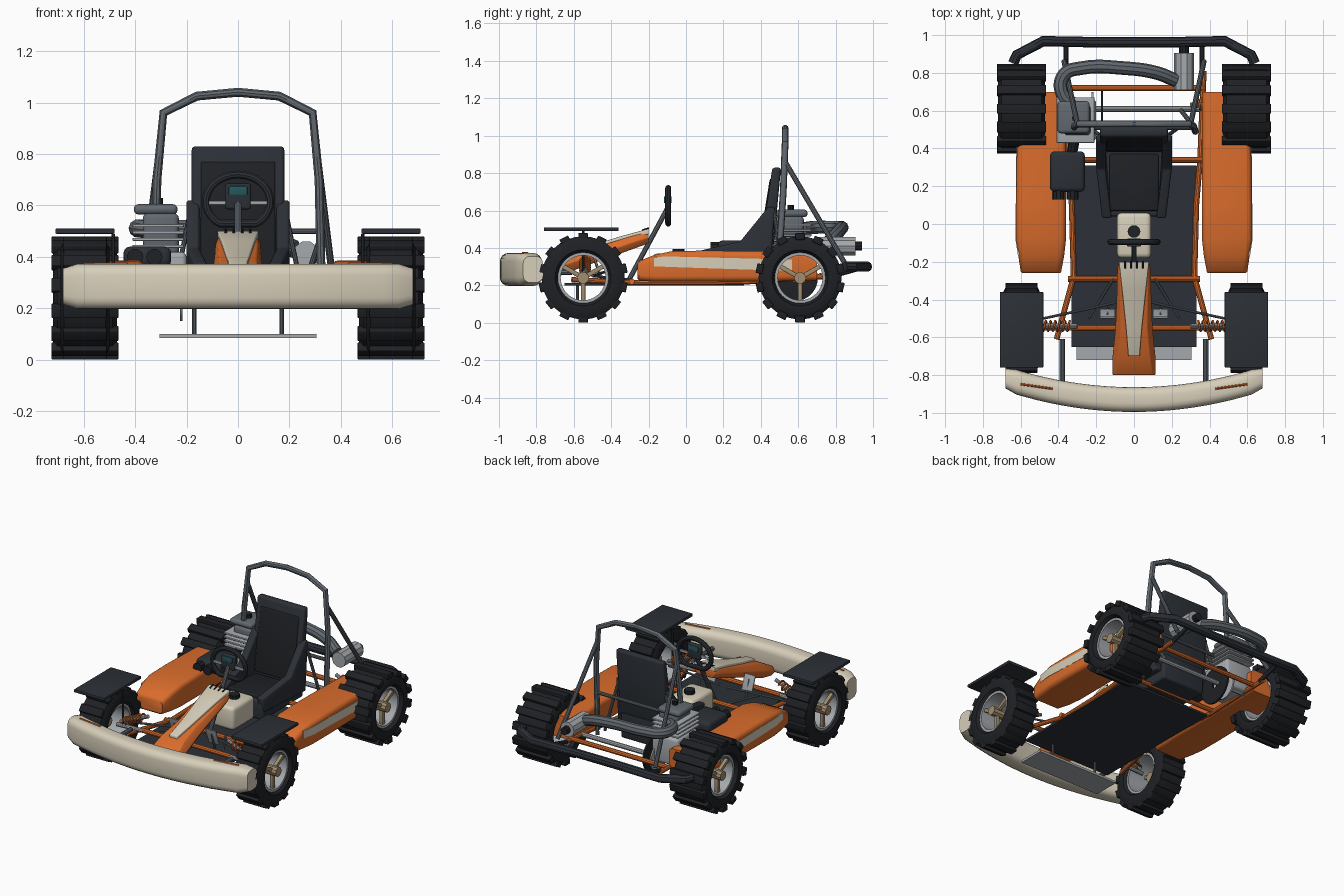
import bpy, bmesh, math
from mathutils import Vector, Matrix

if "Cube" in bpy.data.objects:
    bpy.data.objects.remove(bpy.data.objects["Cube"])

def mat(name, c):
    m = bpy.data.materials.new(name)
    m.diffuse_color = (*c, 1)
    m.use_nodes = True
    m.node_tree.nodes["Principled BSDF"].inputs["Base Color"].default_value = m.diffuse_color
    return m

ORANGE = mat("orange", (0.70, 0.15, 0.025))
CREAM = mat("cream", (0.68, 0.62, 0.49))
DARK = mat("charcoal", (0.025, 0.03, 0.038))
RUBBER = mat("rubber", (0.014, 0.015, 0.018))
STEEL = mat("steel", (0.12, 0.14, 0.16))
SILVER = mat("silver", (0.38, 0.40, 0.42))
TAN = mat("tan", (0.36, 0.27, 0.16))
TEAL = mat("teal", (0.02, 0.10, 0.11))

def finish(name, bm, m, bevel=0):
    bmesh.ops.recalc_face_normals(bm, faces=bm.faces)
    me = bpy.data.meshes.new(name)
    bm.to_mesh(me)
    bm.free()
    o = bpy.data.objects.new(name, me)
    bpy.context.collection.objects.link(o)
    me.materials.append(m)
    bpy.ops.object.select_all(action='DESELECT')
    o.select_set(True)
    bpy.context.view_layer.objects.active = o
    if bevel:
        b = o.modifiers.new("bevel", 'BEVEL')
        b.width, b.segments, b.limit_method = bevel, 3, 'ANGLE'
        bpy.ops.object.modifier_apply(modifier="bevel")
    bpy.ops.object.shade_smooth_by_angle(angle=math.radians(35))
    return o

def add_box(bm, c, s, rot=Matrix()):
    bmesh.ops.create_cube(bm, size=1, matrix=Matrix.Translation(c) @ rot @ Matrix.Diagonal((*s, 1)))

def box(name, lo, hi, m, bevel=0):
    bm = bmesh.new()
    lo, hi = Vector(lo), Vector(hi)
    add_box(bm, (lo + hi) / 2, hi - lo)
    return finish(name, bm, m, bevel)

def loft(name, rings, m, closed=False, bevel=0):
    bm = bmesh.new()
    R = [[bm.verts.new(p) for p in r] for r in rings]
    n = len(R[0])
    for a, b in zip(R, R[1:] + R[:1] if closed else R[1:]):
        for i in range(n):
            bm.faces.new((a[i], a[(i + 1) % n], b[(i + 1) % n], b[i]))
    if not closed:
        bm.faces.new(R[0])
        bm.faces.new(R[-1])
    return finish(name, bm, m, bevel)

def prism(name, yz, x0, x1, m, bevel=0):
    return loft(name, [[(x, y, z) for y, z in yz] for x in (x0, x1)], m, bevel=bevel)

def tube(name, pts, r, m, closed=False, smooth=False):
    cu = bpy.data.curves.new(name, 'CURVE')
    cu.dimensions, cu.bevel_depth, cu.bevel_resolution, cu.use_fill_caps = '3D', r, 3, True
    sp = cu.splines.new('BEZIER' if smooth else 'POLY')
    P = sp.bezier_points if smooth else sp.points
    P.add(len(pts) - 1)
    for q, p in zip(P, pts):
        if smooth:
            q.co, q.handle_left_type, q.handle_right_type = p, 'AUTO', 'AUTO'
        else:
            q.co = (*p, 1)
    sp.use_cyclic_u, sp.resolution_u = closed, 6
    o = bpy.data.objects.new(name, cu)
    me = bpy.data.meshes.new_from_object(o)
    bm = bmesh.new()
    bm.from_mesh(me)
    bpy.data.objects.remove(o)
    return finish(name, bm, m)

def lathe(name, prof, c, m, n=32):
    # revolve (x, radius) loop about the x axis
    rings = [[(c[0] + x, c[1] + r * math.cos(a), c[2] + r * math.sin(a)) for x, r in prof]
             for a in (2 * math.pi * i / n for i in range(n))]
    return loft(name, rings, m, closed=True)

def rrect(x0, x1, z0, z1, r, n=4):
    # rounded rectangle in x/z
    out = []
    for k, (cx, cz) in enumerate(((x1 - r, z1 - r), (x0 + r, z1 - r), (x0 + r, z0 + r), (x1 - r, z0 + r))):
        for i in range(n + 1):
            a = math.pi / 2 * (k + i / n)
            out.append((cx + r * math.cos(a), cz + r * math.sin(a)))
    return out

# wheels: tyre, lugs, rim, hub and spokes
def wheel(name, s, y, w, lug_w):
    c = Vector((s * 0.595, y, 0.24))
    lathe(name + "_tyre", [(-.75*w, .13), (-w, .15), (-w, .195), (-.85*w, .222), (.85*w, .222),
                           (w, .195), (w, .15), (.75*w, .13)], c, RUBBER)
    bm = bmesh.new()
    for i in range(14):
        rot = Matrix.Rotation(2 * math.pi * i / 14, 4, 'X')
        add_box(bm, c + rot @ Vector((0, 0, .221)), (2 * lug_w, .052, .036), rot)
    finish(name + "_lugs", bm, RUBBER, .004)
    lathe(name + "_rim", [(-.82*w, .136), (-.82*w, .12), (.82*w, .12), (.82*w, .136)], c, SILVER)
    ox = s * w * .55
    tube(name + "_hub", [c + Vector((ox - s*.06, 0, 0)), c + Vector((ox + s*.045, 0, 0))], .032, TAN)
    bm = bmesh.new()
    for i in range(3):
        rot = Matrix.Rotation(2 * math.pi * i / 3 + math.pi, 4, 'X')
        add_box(bm, c + Vector((ox, 0, 0)) + rot @ Vector((0, 0, .07)), (.025, .024, .115), rot)
    finish(name + "_spokes", bm, TAN, .003)

for s, side in ((1, "right"), (-1, "left")):
    M = lambda pts: [(s * p[0], *p[1:]) for p in pts]
    wheel("front_" + side, s, -.55, .095, .085)
    wheel("rear_" + side, s, .61, .125, .13)
    box(side + "_fender", (s*.595 - .115, -.76, .49), (s*.595 + .115, -.36, .51), DARK, .004)
    tube(side + "_fender_stay", M([(.485, -.55, .24), (.485, -.55, .49)]), .007, DARK)
    # side pods
    pod = []
    for y, a, b, z0, z1, r in ((-.26, .39, .59, .235, .315, .02), (-.25, .385, .60, .225, .33, .03),
                               (-.17, .37, .612, .22, .362, .03), (-.08, .36, .625, .22, .382, .03),
                               (.1, .36, .625, .22, .386, .03), (.4, .36, .62, .22, .383, .03), (.7, .36, .58, .225, .375, .03)):
        pod.append(M([(x, y, z) for x, z in rrect(a, b, z0, z1, r)]))
    loft(side + "_pod", pod, ORANGE)
    panel = []
    for y, x, z0, z1 in ((-.17, .614, .302, .352), (-.08, .628, .298, .354), (.4, .623, .282, .342), (.567, .604, .278, .337)):
        panel.append(M([(x - .02, y, z0), (x, y, z0), (x, y, z1), (x - .02, y, z1)]))
    loft(side + "_pod_panel", panel, CREAM)
    # frame rails, suspension, bumper mounts
    tube(side + "_rail", M([(.41, -.61, .23), (.32, -.28, .215), (.33, .1, .215), (.35, .34, .22), (.36, .6, .24), (.37, .81, .25)]), .015, ORANGE)
    tube(side + "_bumper_mount", M([(.38, -.83, .27), (.38, -.61, .27)]), .015, STEEL)
    tube(side + "_lower_arm", M([(.27, -.55, .25), (.53, -.55, .24)]), .014, SILVER)
    for y in (-.54, .63):
        k = 5.5
        tube(side + "_spring", M([(.34 + .14*t, y + .026*math.cos(2*math.pi*k*t), .33 - .06*t + .026*math.sin(2*math.pi*k*t))
                                  for t in (i / 66 for i in range(67))]), .006, ORANGE)
        tube(side + "_damper", M([(.30, y, .35), (.51, y, .26)]), .012, SILVER)
    tube(side + "_tie_rod", M([(.03, -.40, .28), (.2, -.44, .27), (.48, -.50, .25)]), .007, STEEL)
    tube(side + "_steering_arm", M([(.11, -.29, .23), (.24, -.5, .25)]), .007, STEEL)
    # pedals
    prism(side + "_pedal", [(-.46, .25), (-.45, .25), (-.49, .36), (-.50, .36)], s*.10, s*.18, SILVER, .003)
    tube(side + "_pedal_arm", M([(.14, -.45, .22), (.14, -.485, .33)]), .008, STEEL)
    # bumper accent
    tube(side + "_bumper_stripe", M([(.43, -.872, .373), (.6, -.848, .373)]), .006, ORANGE)
    # roll hoop braces and seat stays
    tube(side + "_hoop_brace", M([(.30, .53, .86), (.37, .86, .30)]), .014, STEEL)
    tube(side + "_seat_stay", M([(.18, .47, .60), (.25, .52, .26)]), .010, STEEL)
    tube(side + "_lower_brace", M([(.32, .51, .47), (.25, .60, .26)]), .012, STEEL)
    # seat bolsters
    yz = [(.03, .375), (.29, .435), (.44, .62), (.475, .62), (.45, .28), (.05, .28)]
    loft(side + "_seat_bolster", [[(s*(x0 + .035*min(1, y/.3)), y, z) for y, z in yz] for x0 in (.115, .165)], DARK, bevel=.01)

# front bumper, swept arc
rings = []
for i in range(25):
    x = -.68 + 1.36 * i / 24
    t = abs(x) / .68
    yc = -.922 + .11 * t * t
    e = 1 if 0 < i < 24 else .8
    rings.append([(x, yc + d * e, .285 + h * e) for d, h in rrect(-.073, .058, -.088, .088, .045)])
loft("front_bumper", rings, CREAM)

# floor, skid plate, cross tubes
box("floor_pan", (-.33, -.65, .198), (.33, .31, .212), DARK)
box("skid_plate", (-.305, -.72, .085), (.305, -.54, .1), SILVER)
for x in (-.17, .17):
    tube("skid_strut", [(x, -.58, .09), (x, -.58, .2)], .008, STEEL)
for y, w, z in ((-.29, .35, .22), (-.55, .33, .25), (.34, .36, .23), (.72, .37, .25)):
    tube("cross_tube", [(-w, y, z), (w, y, z)], .016, ORANGE)
tube("rear_axle", [(-.6, .61, .24), (.6, .61, .24)], .016, SILVER)
lathe("sprocket", [(-.006, .02), (-.006, .125), (.006, .125), (.006, .02)], (-.17, .58, .24), RUBBER)
lathe("brake_disc", [(-.005, .02), (-.005, .09), (.005, .09), (.005, .02)], (-.22, .61, .24), SILVER)

# nose fairing with cream cover
secs = [(-.80, .10, .115, .22, .29), (-.70, .085, .115, .24, .345), (-.55, .07, .10, .30, .385),
        (-.35, .075, .092, .37, .445), (-.24, .075, .09, .41, .478), (-.2, .07, .08, .425, .485)]
loft("nose_fairing", [[(-b, y, (z0 + z1)/2), (-b*.75, y, z0), (b*.75, y, z0), (b, y, (z0 + z1)/2), (a, y, z1), (-a, y, z1)]
                      for y, a, b, z0, z1 in secs], ORANGE, bevel=.006)
loft("nose_cover", [[(-w, y, z - .03), (w, y, z - .03), (w, y, z), (-w, y, z)] for y, w, z in
                    ((-.70, .03, .362), (-.55, .042, .40), (-.35, .063, .462), (-.2, .08, .503))], CREAM, bevel=.006)
for i in range(4):
    x = -.048 + .032 * i
    tube("cover_slot", [(x, -.235, .494), (x, -.198, .506)], .005, RUBBER)

# steering wheel, column, display
SW = Vector((0, -.095, .615))
ring = [SW + Vector((.125*math.cos(a), 0, max(-.085, .105*math.sin(a)))) for a in (2*math.pi*i/32 for i in range(32))]
tube("steering_wheel", ring, .016, DARK, closed=True)
box("steering_spoke", (-.12, -.105, .602), (.12, -.09, .618), SILVER, .003)
box("steering_boss", (-.05, -.112, .585), (.05, -.082, .685), DARK, .01)
box("display", (-.036, -.118, .64), (.036, -.078, .675), TEAL, .003)
tube("steering_column", [(0, -.31, .22), (0, -.1, .61)], .014, STEEL)

# fuel tank
box("fuel_tank", (-.09, -.18, .212), (.09, .06, .37), CREAM, .025)
tube("fuel_cap", [(0, -.04, .36), (0, -.04, .395)], .034, RUBBER)

# seat
prism("seat_base", [(.04, .22), (.04, .35), (.38, .33), (.48, .4), (.48, .22)], -.16, .16, DARK, .015)
prism("seat_back", [(.385, .32), (.462, .83), (.508, .83), (.46, .32)], -.18, .18, DARK, .015)
prism("seat_pad", [(.38, .35), (.448, .77), (.47, .77), (.41, .35)], -.145, .145, RUBBER, .008)
prism("seat_cushion", [(.07, .34), (.07, .365), (.37, .35), (.37, .32)], -.13, .13, RUBBER, .008)

# roll hoop
half = [(.325, .49, .24), (.315, .52, .70), (.29, .53, .96), (.16, .53, 1.025)]
tube("roll_hoop", half + [(0, .53, 1.04)] + [(-x, y, z) for x, y, z in reversed(half)], .018, STEEL)
tube("hoop_crossbar", [(-.32, .51, .5), (.32, .51, .5)], .012, STEEL)

# rear bumper
half = [(.64, .85, .30), (.62, .895, .30), (.48, .968, .30), (.2, .962, .30)]
tube("rear_bumper", half + [(-x, y, z) for x, y, z in reversed(half)], .028, DARK)
for x in (-.36, .36):
    tube("rear_bumper_mount", [(x, .78, .25), (x, .96, .30)], .014, DARK)

# engine: block, finned cylinder, cover, intake
box("engine_block", (-.40, .44, .23), (-.2, .66, .42), SILVER, .02)
box("engine_cylinder", (-.37, .47, .4), (-.23, .63, .57), STEEL, .02)
for i in range(4):
    box("cooling_fin", (-.41, .43, .435 + .027*i), (-.21, .67, .447 + .027*i), SILVER, .003)
box("engine_cover", (-.405, .48, .565), (-.235, .65, .605), STEEL, .018)
tube("spark_cap", [(-.31, .56, .6), (-.31, .56, .63)], .018, RUBBER)
box("airbox", (-.445, .17, .36), (-.26, .385, .44), DARK, .025)
for x in (-.40, -.325):
    tube("intake_trumpet", [(x, .13, .4), (x, .2, .4)], .032, RUBBER)
tube("intake_pipe", [(-.33, .37, .4), (-.31, .47, .42)], .028, RUBBER)

# exhaust and silencer
tube("exhaust_pipe", [(-.30, .62, .50), (-.38, .69, .51), (-.37, .79, .51), (-.28, .825, .51), (-.05, .825, .50),
                      (.12, .80, .47), (.22, .76, .43)], .036, STEEL, smooth=True)
tube("silencer", [(.265, .71, .41), (.265, .905, .41)], .052, SILVER)
tube("silencer_tip", [(.265, .9, .41), (.265, .94, .41)], .026, RUBBER)
